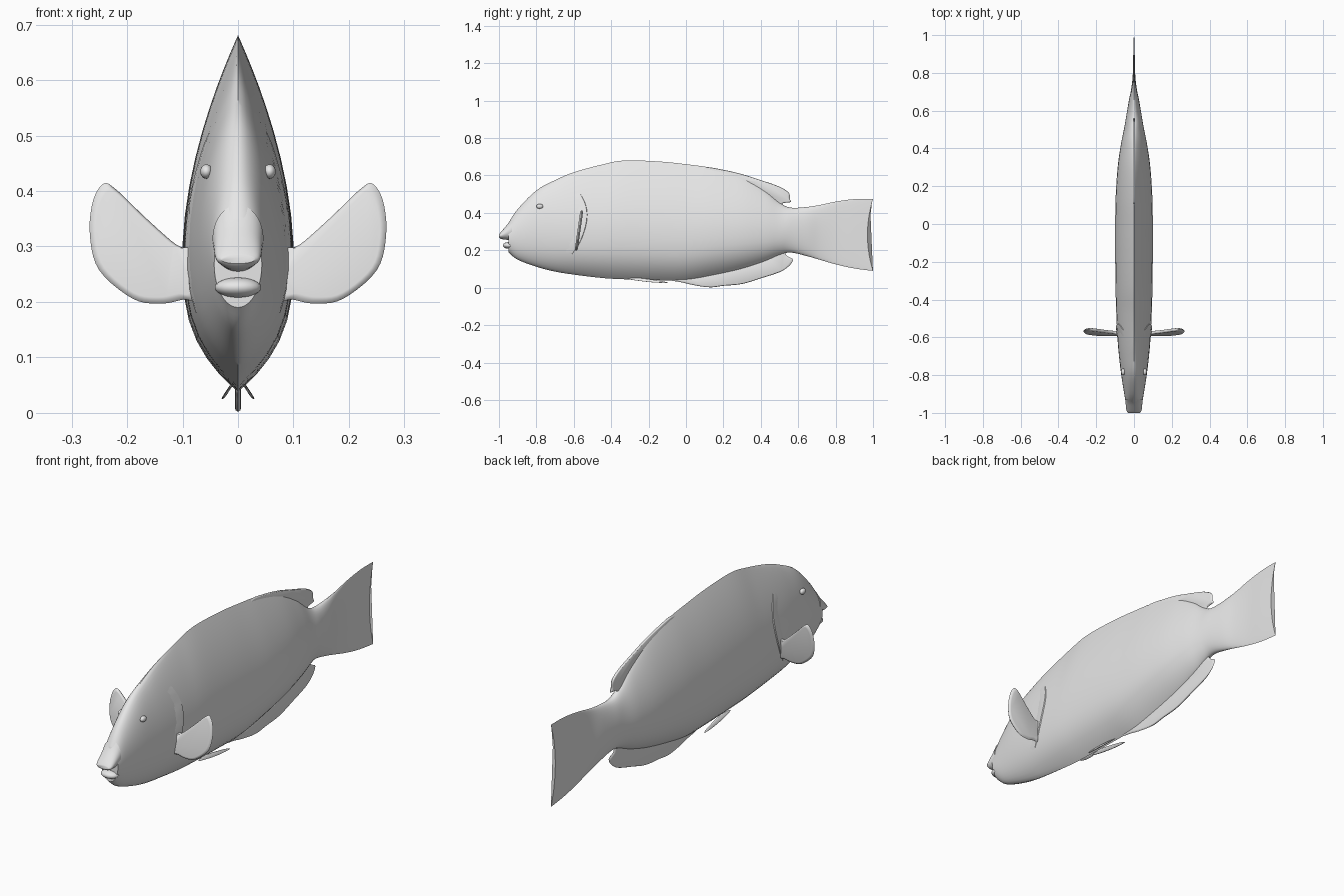
import bpy, bmesh, math
from mathutils import Vector

if "Cube" in bpy.data.objects:
    bpy.data.objects.remove(bpy.data.objects["Cube"])

grey = bpy.data.materials.new("light grey")
grey.diffuse_color = (0.8, 0.8, 0.8, 1)
grey.use_nodes = True
grey.node_tree.nodes["Principled BSDF"].inputs["Base Color"].default_value = grey.diffuse_color


def finish(name, bm, angle=40):
    bmesh.ops.recalc_face_normals(bm, faces=bm.faces[:])
    me = bpy.data.meshes.new(name)
    bm.to_mesh(me)
    bm.free()
    ob = bpy.data.objects.new(name, me)
    bpy.context.collection.objects.link(ob)
    me.materials.append(grey)
    bpy.ops.object.select_all(action='DESELECT')
    ob.select_set(True)
    bpy.context.view_layer.objects.active = ob
    bpy.ops.object.shade_smooth_by_angle(angle=math.radians(angle))
    return ob


def smooth(points, steps, closed=False):
    """Catmull-Rom interpolation through tuples of any size."""
    n, out = len(points), []
    for i in range(n if closed else n - 1):
        ids = [(i + k) % n if closed else min(max(i + k, 0), n - 1) for k in (-1, 0, 1, 2)]
        a, b, c, d = (points[k] for k in ids)
        for s in range(steps):
            t = s / steps
            out.append(tuple(0.5 * (2*q + (r-p)*t + (2*p-5*q+4*r-w)*t*t + (3*q-p-3*r+w)*t**3)
                             for p, q, r, w in zip(a, b, c, d)))
    if not closed:
        out.append(tuple(points[-1]))
    return out


def section(t, rnd):
    """Relative half width at height t: pointed lens blended to an ellipse."""
    if t <= 0 or t >= 1:
        return 0
    lens = 1 - ((t - .4) / .6) ** 1.75 if t > .4 else 1 - ((.4 - t) / .4) ** 3
    oval = math.sqrt(1 - (2 * t - 1) ** 2)
    return lens + (oval - lens) * min(max(rnd, 0), 1)


def loft(name, stations, tail=False, half=20):
    bm = bmesh.new()
    rings = []
    ts = [0.5 - 0.5 * math.cos(math.pi * i / half) for i in range(half + 1)]
    loop = [(t, 1) for t in ts] + [(t, -1) for t in ts[-2:0:-1]]
    for y, zb, zt, w, rnd in stations:
        # the tail's trailing edge is concave
        k = max(0, (y - .85) / .135) if tail else 0
        rings.append([bm.verts.new((s * w * section(t, rnd),
                                    y + k * .015 * (2 * (2 * t - 1) ** 2 - 1),
                                    zb + (zt - zb) * t)) for t, s in loop])
    n = len(loop)
    for a, b in zip(rings, rings[1:]):
        for i in range(n):
            j = (i + 1) % n
            bm.faces.new((a[i], a[j], b[j], b[i]))
    bm.faces.new(rings[0])
    bm.faces.new(rings[-1])
    return finish(name, bm)


def fin(name, outline, thick, place, inset=.85, steps=5):
    """Thin lens-shaped plate; place(u, v, depth) gives the 3D position."""
    pts = smooth(outline, steps, True)
    n = len(pts)
    cu, cv = (sum(p[k] for p in pts) / n for k in (0, 1))
    bm = bmesh.new()

    def ring(scale, depth):
        return [bm.verts.new(place(cu + (u - cu) * scale, cv + (v - cv) * scale, depth))
                for u, v in pts]
    rings = [ring(inset, thick / 2), ring((1 + inset) / 2, thick * .42), ring(1, 0),
             ring((1 + inset) / 2, -thick * .42), ring(inset, -thick / 2)]
    for a, b in zip(rings, rings[1:]):
        for i in range(n):
            j = (i + 1) % n
            bm.faces.new((a[i], a[j], b[j], b[i]))
    bm.faces.new(rings[0])
    bm.faces.new(rings[-1])
    return finish(name, bm, 60)


def ball(name, center, radii):
    bm = bmesh.new()
    bmesh.ops.create_uvsphere(bm, u_segments=20, v_segments=12, radius=1)
    for v in bm.verts:
        v.co = Vector(c + r * p for c, r, p in zip(center, radii, v.co))
    return finish(name, bm)


# Body and tail: y, bottom z, top z, half width, roundness
BODY = smooth([
    (-.95, .19, .345, .043, 1), (-.9, .15, .42, .052, .9), (-.8, .112, .52, .068, .7),
    (-.7, .086, .575, .08, .45), (-.6, .07, .617, .088, .2), (-.45, .052, .658, .095, 0),
    (-.33, .045, .68, .098, 0), (-.15, .04, .675, .1, 0), (0, .04, .66, .1, 0),
    (.15, .065, .638, .097, 0), (.3, .1, .59, .087, .1), (.42, .14, .52, .07, .3),
    (.5, .175, .455, .054, .6), (.56, .188, .428, .043, 1), (.65, .168, .432, .028, 1),
    (.72, .148, .443, .014, 1), (.8, .125, .46, .006, 1), (.9, .102, .474, .004, 1),
    (.985, .09, .475, .002, 1)], 5)
loft("body", BODY, tail=True)


def body_x(y, z):
    _, zb, zt, w, rnd = min(BODY, key=lambda s: abs(s[0] - y))
    return w * section((z - zb) / (zt - zb), rnd)


# Mouth: snout with upper lip, and lower lip
loft("upper_lip", smooth([(-.93, .25, .375, .046, 1), (-.95, .255, .345, .044, 1),
                          (-.975, .258, .315, .042, 1), (-.992, .262, .295, .038, 1),
                          (-1, .269, .284, .03, 1)], 3))
ball("lower_lip", (0, -.948, .226), (.042, .031, .018))


# Median fins
def upright(u, v, d):
    return (d, u, v)


fin("dorsal_fin", [(.05, .62), (.1, .645), (.2, .63), (.3, .607), (.4, .575), (.5, .54),
                   (.55, .507), (.555, .475), (.56, .458), (.52, .452), (.5, .435),
                   (.42, .48), (.3, .55), (.18, .6)], .012, upright, .94)
fin("anal_fin", [(-.08, .045), (-.02, .028), (.05, .012), (.13, .002), (.2, .01), (.3, .02),
                 (.4, .05), (.5, .083), (.55, .115), (.572, .15), (.54, .17), (.52, .195),
                 (.45, .19), (.3, .13), (.1, .08)], .01, upright, .94)

# Paired parts
PECTORAL = [(.075, .21), (.1, .204), (.14, .197), (.19, .206), (.25, .257), (.267, .32),
            (.262, .38), (.243, .413), (.22, .403), (.17, .355), (.12, .31), (.1, .298),
            (.075, .29)]
PELVIC = [(-.31, 0), (-.2, -.008), (-.1, -.006), (-.13, .002), (-.25, .01)]
for side, s in (("right", 1), ("left", -1)):
    fin(side + "_pectoral_fin", PECTORAL, .016,
        lambda u, v, d: (s * u, -.587 + .14 * (v - .2) + d, v), .88)
    # pelvic fins splay outward and down
    fin(side + "_pelvic_fin", PELVIC, .005,
        lambda u, v, d: (s * (.014 + .05 * (u + .31) - .6 * v + d),
                         u, .046 - .07 * (u + .31) + v))
    ball(side + "_eye", (s * (body_x(-.78, .435) + .004), -.782, .435), (.011, .018, .013))
    # raised rim of the gill cover, hugging the flank
    rim = smooth([(-.57, .51), (-.54, .45), (-.53, .39), (-.54, .32), (-.57, .24),
                  (-.61, .18)], 4)
    bm = bmesh.new()
    rows = []
    for i, (y, z) in enumerate(rim):
        h = .005 * math.sin(math.pi * i / (len(rim) - 1))
        rows.append([bm.verts.new((s * (body_x(y + dy, z) + dx), y + dy, z))
                     for dy, dx in ((-.06, -.002), (-.025, h * .7), (0, h), (.004, -.004))])
    for a, b in zip(rows, rows[1:]):
        for k in range(3):
            f = (a[k], a[k + 1], b[k + 1], b[k])
            bm.faces.new(f if s > 0 else f[::-1])
    finish(side + "_gill_cover", bm)
